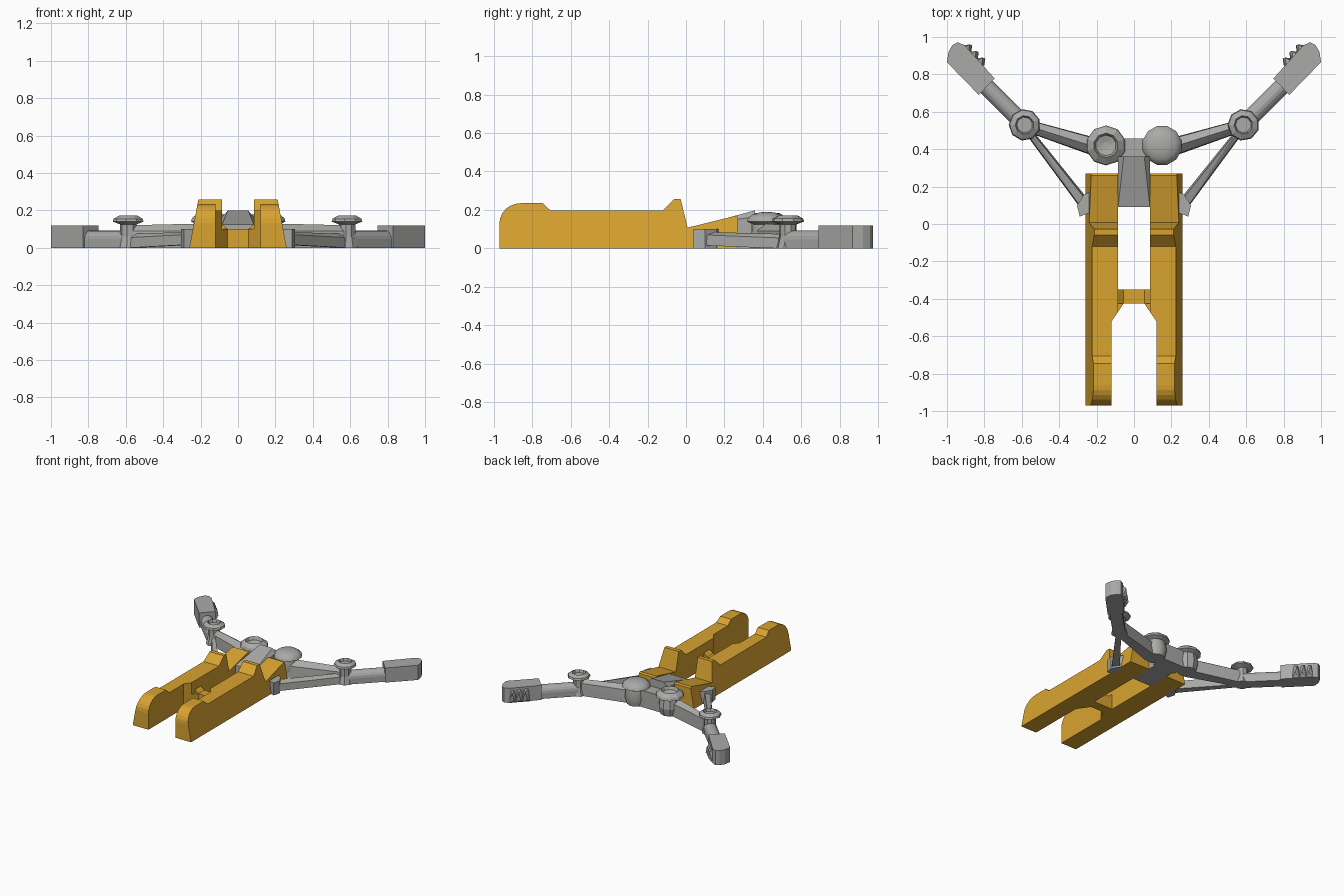
import bpy, bmesh, math
from mathutils import Vector

if "Cube" in bpy.data.objects:
    bpy.data.objects.remove(bpy.data.objects["Cube"])


def material(name, rgb):
    m = bpy.data.materials.new(name)
    m.diffuse_color = (*rgb, 1)
    m.use_nodes = True
    m.node_tree.nodes["Principled BSDF"].inputs["Base Color"].default_value = m.diffuse_color
    return m


ORANGE = material("orange", (0.69, 0.37, 0.03))
GREY = material("grey", (0.40, 0.40, 0.39))


def finish(name, bm, mat, smooth=False):
    bmesh.ops.recalc_face_normals(bm, faces=bm.faces[:])
    me = bpy.data.meshes.new(name)
    bm.to_mesh(me)
    bm.free()
    me.materials.append(mat)
    ob = bpy.data.objects.new(name, me)
    bpy.context.collection.objects.link(ob)
    if smooth:
        bpy.ops.object.select_all(action='DESELECT')
        ob.select_set(True)
        bpy.context.view_layer.objects.active = ob
        bpy.ops.object.shade_smooth_by_angle(angle=math.radians(40))
    return ob


def hull(name, pts, mat):
    """Convex solid around a few points."""
    bm = bmesh.new()
    for p in pts:
        bm.verts.new(p)
    res = bmesh.ops.convex_hull(bm, input=bm.verts[:])
    loose = [v for v in bm.verts if not v.link_faces]
    bmesh.ops.delete(bm, geom=loose, context='VERTS')
    bmesh.ops.dissolve_limit(bm, angle_limit=0.01, verts=bm.verts[:], edges=bm.edges[:])
    return finish(name, bm, mat)


def prism(name, plan, z0, z1, mat, s=1):
    return hull(name, [(s * x, y, z) for x, y in plan for z in (z0, z1)], mat)


def lathe(name, profile, cx, cy, n, mat, smooth=False):
    """Turned solid from (radius, z) pairs, closed at both ends."""
    bm = bmesh.new()
    rings = [[bm.verts.new((cx + r * math.cos(2 * math.pi * (i + .5) / n),
                            cy + r * math.sin(2 * math.pi * (i + .5) / n), z))
              for i in range(n)] for r, z in profile]
    for a, b in zip(rings, rings[1:]):
        for i in range(n):
            j = (i + 1) % n
            bm.faces.new((a[i], a[j], b[j], b[i]))
    bm.faces.new(rings[0])
    bm.faces.new(rings[-1])
    return finish(name, bm, mat, smooth)


def bar(name, a, b, sec_a, sec_b, mat, s=1):
    """Bar between plan points a and b; sections are (sideways, z) pairs."""
    a, b = Vector(a), Vector(b)
    d = (b - a).normalized()
    n = Vector((-d.y, d.x))
    pts = []
    for p, sec in ((a, sec_a), (b, sec_b)):
        for w, z in sec:
            q = p + n * w
            pts.append((s * q.x, q.y, z))
    return hull(name, pts, mat)


# Side outline of a rail (y, z): rounded nose, notch, cocked tail slope
side = [(-0.97, 0), (-0.97, 0.13)]
side += [(-0.86 - 0.11 * math.cos(t), 0.13 + 0.105 * math.sin(t))
         for t in (math.radians(15 * k) for k in range(1, 7))]
side += [(-0.745, 0.235), (-0.705, 0.198), (-0.12, 0.198), (-0.06, 0.258),
         (-0.028, 0.258), (0.008, 0.108), (0.26, 0.17), (0.27, 0.16), (0.27, 0)]


def rail(s):
    bm = bmesh.new()
    inner = [bm.verts.new((0, y, z)) for y, z in side]
    outer = [bm.verts.new((1, y, z)) for y, z in side]
    bm.faces.new(inner)
    bm.faces.new(outer)
    for i in range(len(side)):
        j = (i + 1) % len(side)
        bm.faces.new((inner[i], inner[j], outer[j], outer[i]))
    for y in (-0.52, -0.47):
        bmesh.ops.bisect_plane(bm, geom=bm.verts[:] + bm.edges[:] + bm.faces[:],
                               plane_co=(0, y, 0), plane_no=(0, 1, 0))
    for v in bm.verts:  # sloped outside, stepped inside
        if v.co.x > 0.5:
            v.co.x = s * (0.26 - 0.185 * v.co.z)
        else:
            v.co.x = s * (0.12 if v.co.y < -0.5 else 0.085)
    ob = finish("rail", bm, ORANGE)
    # Round pivot recess on the inner face
    cb = bmesh.new()
    bmesh.ops.create_cone(cb, cap_ends=True, segments=12, radius1=0.08, radius2=0.055, depth=0.1)
    for v in cb.verts:
        x, y, z = v.co
        v.co = (s * (0.14 + z), -0.79 + x, 0.115 + y)
    cut = finish("recess_cutter", cb, ORANGE)
    cut.hide_render = True
    m = ob.modifiers.new("recess", 'BOOLEAN')
    m.operation, m.object, m.solver = 'DIFFERENCE', cut, 'EXACT'
    bpy.context.view_layer.objects.active = ob
    bpy.ops.object.modifier_apply(modifier=m.name)
    bpy.data.objects.remove(cut)


for s in (-1, 1):
    rail(s)
    # Gusset joining rail and cross bar
    prism("cross_bar_gusset", [(0.12, -0.52), (0.055, -0.425), (0.055, -0.35), (0.12, -0.35)],
          0, 0.1, ORANGE, s)
    hull("cross_bar_fillet", [(s * x, y, z) for y in (-0.425, -0.35)
                              for x, z in ((0.055, 0.1), (0.09, 0.1), (0.09, 0.13))], ORANGE)

    # Lug on the outside of the rail
    prism("brace_lug", [(0.235, 0.06), (0.29, 0.04), (0.305, 0.1), (0.27, 0.155), (0.24, 0.17)],
          0, 0.1, GREY, s)
    # Thin brace from lug to outer joint
    bar("brace", (0.275, 0.12), (0.56, 0.49),
        [(-0.03, 0.015), (0.03, 0.015), (-0.025, 0.07), (0.02, 0.085)],
        [(-0.02, 0), (0.02, 0), (-0.015, 0.055), (0.012, 0.075)], GREY, s)
    # Ridged upper arm
    bar("upper_arm", (0.17, 0.4), (0.585, 0.53),
        [(-0.05, 0), (0.05, 0), (0.045, 0.10), (0.0, 0.13), (-0.045, 0.09)],
        [(-0.032, 0), (0.032, 0), (0.03, 0.10), (0.0, 0.12), (-0.03, 0.09)], GREY, s)
    # Outer joint with hollow head
    lathe("outer_joint", [(0.06, 0), (0.045, 0.06), (0.045, 0.125), (0.085, 0.14), (0.08, 0.155),
                          (0.05, 0.172), (0.042, 0.15), (0.02, 0.15)],
          s * 0.585, 0.53, 9, GREY)
    # Forearm tube, flat on the floor
    arc = [(0.046 * math.cos(t), 0.046 + 0.046 * math.sin(t))
           for t in (math.pi * k / 8 for k in range(9))]
    sec = arc + [(-0.046, 0), (0.046, 0)]
    bar("forearm", (0.59, 0.535), (0.82, 0.765), sec, sec, GREY, s)
    # Hand paddle
    prism("hand", [(0.745, 0.778), (0.83, 0.69), (1.0, 0.865), (0.992, 0.92), (0.97, 0.957),
                   (0.942, 0.972), (0.905, 0.955)], 0, 0.118, GREY, s)
    # Finger ridges on the inside of the hand
    for x, y in ((0.82, 0.855), (0.855, 0.89), (0.89, 0.925)):
        hull("finger", [(s * (x + a), y + b, z) for a, b, z in
                        ((-0.02, -0.005, 0.0), (0.02, 0.03, 0.0), (-0.005, -0.02, 0.11),
                         (0.025, 0.01, 0.11), (-0.025, 0.03, 0.03), (-0.01, 0.035, 0.085))], GREY)

# Cross bar between the rails
prism("cross_bar", [(-0.06, -0.425), (0.06, -0.425), (0.06, -0.35), (-0.06, -0.35)], 0, 0.1, ORANGE)

# Sloping centre wedge between the rails
hull("centre_wedge", [(s * x, y, z) for s in (-1, 1) for x, y, z in
                      ((0.085, 0.09, 0), (0.085, 0.09, 0.125), (0.055, 0.36, 0.198),
                       (0.085, 0.36, 0.165), (0.085, 0.36, 0))], GREY)
prism("joint_bridge", [(-0.1, 0.34), (0.1, 0.34), (0.1, 0.458), (-0.1, 0.458)], 0, 0.135, GREY)

# Inner joints: left one hollow, right one domed
body = [(0.07, 0), (0.085, 0.06), (0.075, 0.125), (0.107, 0.14), (0.1, 0.16)]
lathe("inner_joint_left", body + [(0.066, 0.185), (0.055, 0.16), (0.02, 0.15)],
      -0.15, 0.42, 10, GREY)
lathe("inner_joint_right", body + [(0.075, 0.178), (0.04, 0.187), (0.01, 0.19)],
      0.15, 0.42, 12, GREY, True)
